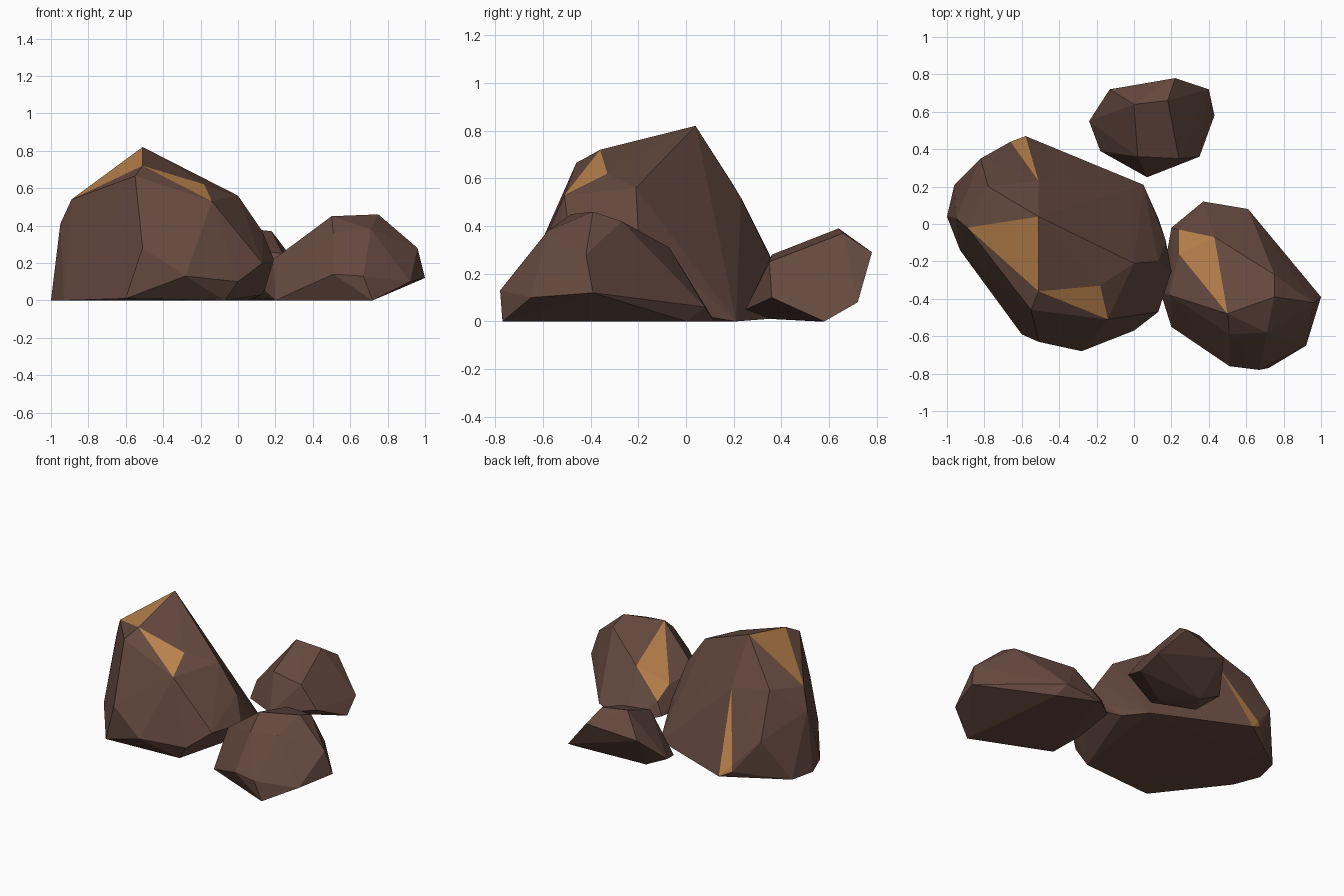
import bpy
import bmesh
import math
from mathutils import Vector

cube = bpy.data.objects.get("Cube")
if cube:
    bpy.data.objects.remove(cube, do_unlink=True)


def make_material(name, colour):
    material = bpy.data.materials.new(name)
    material.use_nodes = True
    material.diffuse_color = (*colour, 1)
    shader = next(n for n in material.node_tree.nodes if n.type == 'BSDF_PRINCIPLED')
    shader.inputs["Base Color"].default_value = (*colour, 1)
    shader.inputs["Roughness"].default_value = 0.9
    return material


stone = make_material("brown_stone", (.13, .067, .05))
ore = make_material("gold_ore", (.5, .23, .075))


def inside(point, outline):
    """True when a point lies within a convex outline seen from above."""
    sides = []
    for start, end in zip(outline, outline[1:] + outline[:1]):
        edge = Vector(end) - Vector(start)
        offset = point.xy - Vector(start)
        sides.append(edge.x * offset.y - edge.y * offset.x)
    return all(s > 0 for s in sides) or all(s < 0 for s in sides)


def cut_patch(bm, outline):
    """Cut a facet outline straight down into the upward-facing surface."""
    for start, end in zip(outline, outline[1:] + outline[:1]):
        edge = Vector(end) - Vector(start)
        upper = [f for f in bm.faces if f.normal.z > .001]
        geometry = set(upper)
        for face in upper:
            geometry.update(face.edges)
            geometry.update(face.verts)
        bmesh.ops.bisect_plane(
            bm, geom=list(geometry), dist=.0005,
            plane_co=(*start, 0), plane_no=(edge.y, -edge.x, 0))
        bm.normal_update()


def make_rock(name, corners, patches):
    """Wrap a faceted hull around the corners and colour its ore patches."""
    bm = bmesh.new()
    for corner in corners:
        bm.verts.new(corner)
    hull = bmesh.ops.convex_hull(bm, input=list(bm.verts))
    leftover = {v for key in ("geom_interior", "geom_unused") for v in hull[key]
                if isinstance(v, bmesh.types.BMVert)}
    bmesh.ops.delete(bm, geom=list(leftover), context='VERTS')
    bmesh.ops.recalc_face_normals(bm, faces=list(bm.faces))
    bm.normal_update()

    for outline in patches:
        cut_patch(bm, outline)
    for face in bm.faces:
        face.smooth = False
        centre = face.calc_center_median()
        if face.normal.z > .001 and any(inside(centre, p) for p in patches):
            face.material_index = 1

    # Merge flat neighbours so only the real facets remain
    bmesh.ops.dissolve_limit(
        bm, angle_limit=math.radians(.5), verts=list(bm.verts),
        edges=list(bm.edges), delimit={'MATERIAL'})
    mesh = bpy.data.meshes.new(name)
    bm.to_mesh(mesh)
    bm.free()
    mesh.materials.append(stone)
    mesh.materials.append(ore)
    rock = bpy.data.objects.new(name, mesh)
    bpy.context.collection.objects.link(rock)
    return rock


# Tall boulder: crown, shoulders, belly, base
crown = [(-.51, .04, .82), (-.51, -.36, .72), (-.55, -.46, .665),
         (-.18, -.33, .62), (-.14, -.51, .53), (0, -.21, .56)]
shoulders = [(-.89, -.02, .54), (-.78, .2, .57), (-.51, .23, .52),
             (-.95, .03, .41), (-.82, .35, .28), (.13, -.2, .37)]
belly = [(-.51, -.63, .28), (-.28, -.68, .13), (0, -.57, .1),
         (.13, -.47, .2), (.2, -.25, .2), (.17, -.09, .15)]
base = [(-1, .04, 0), (-.96, .21, 0), (-.93, -.14, 0), (-.6, -.59, .01),
        (-.07, -.54, 0), (.05, .21, 0), (.13, .03, .03),
        (-.66, .44, .06), (-.58, .47, .02)]
make_rock("tall_boulder", crown + shoulders + belly + base, [
    [(-.89, -.02), (-.51, .04), (-.51, -.36)],
    [(-.51, -.36), (-.18, -.33), (-.14, -.51)],
    [(-.66, .44), (-.58, .47), (-.51, .23)],
])

# Low boulder beside it
crown = [(.5, -.48, .45), (.75, -.39, .46), (.75, -.27, .42),
         (.43, -.07, .31), (.71, -.58, .38), (.51, -.59, .36)]
belly = [(.24, -.03, .13), (.24, -.16, .2), (.19, -.38, .22),
         (.96, -.42, .28), (1, -.39, .12), (.92, -.65, .1),
         (.51, -.76, .14), (.67, -.78, .13)]
base = [(.14, -.36, .05), (.2, -.55, 0), (.72, -.77, 0), (.2, -.02, .04),
        (.37, .12, 0), (.61, .08, .06), (.64, 0, 0)]
make_rock("low_boulder", crown + belly + base, [
    [(.24, -.03), (.43, -.07), (.5, -.48), (.24, -.16)],
])

# Small stone at the back
crown = [(0, .64, .39), (.18, .66, .37), (.02, .36, .28), (.24, .35, .25)]
belly = [(.22, .78, .29), (-.13, .72, .24), (-.24, .55, .08),
         (.4, .72, .08), (.35, .36, .1)]
base = [(.43, .58, 0), (.07, .25, .05), (-.18, .39, .03),
        (-.08, .55, 0), (.1, .36, .01)]
make_rock("small_stone", crown + belly + base, [])
